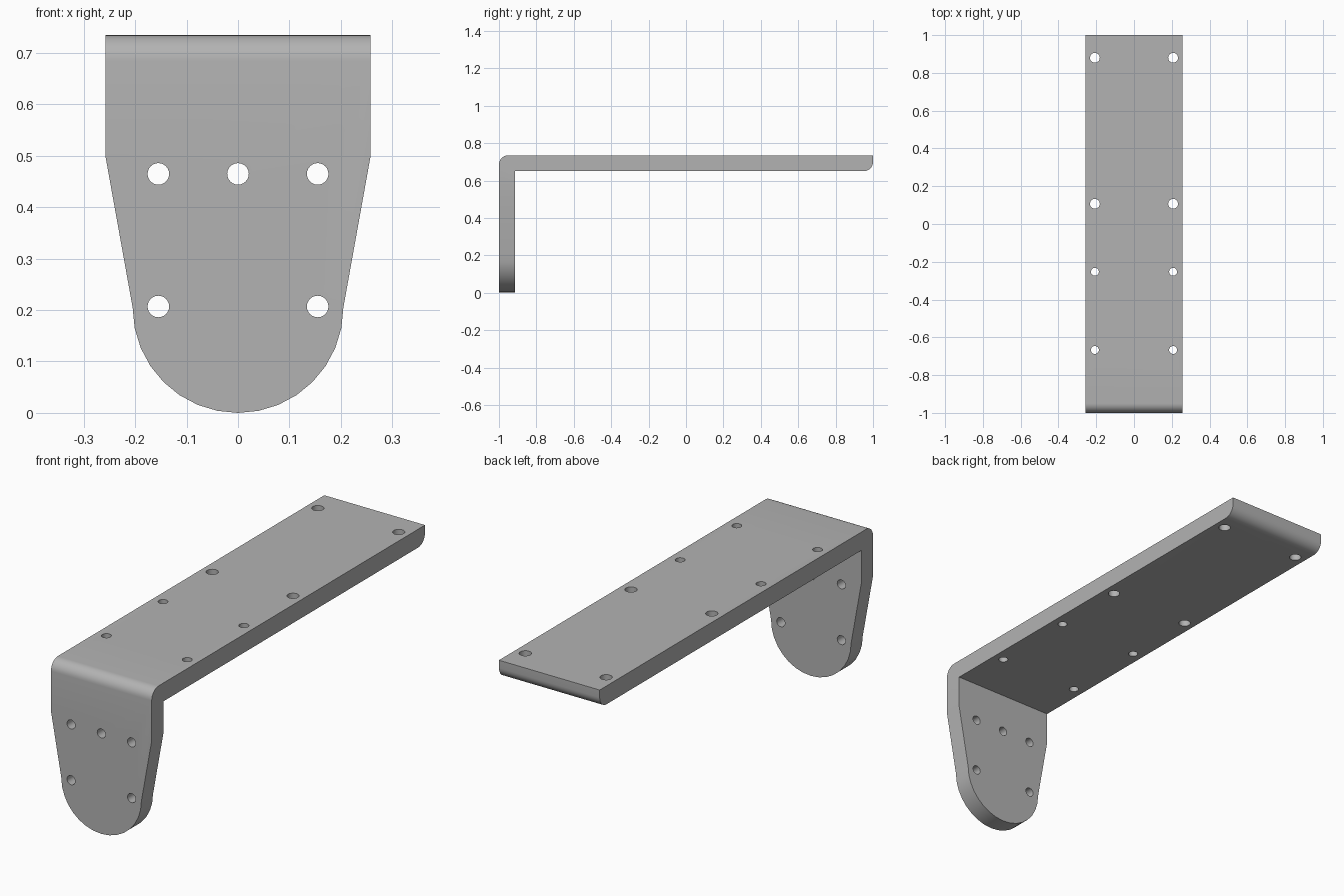
import bpy, bmesh
from math import pi, cos, sin, radians
from mathutils import Vector

cube = bpy.data.objects.get("Cube")
if cube:
    bpy.data.objects.remove(cube, do_unlink=True)

HALF_W, TOP, THICK, ROUND = 0.258, 0.735, 0.085, 0.05
TIP_R = 0.205

metal = bpy.data.materials.new("grey_metal")
metal.use_nodes = True
grey = (0.45, 0.45, 0.45, 1)
metal.diffuse_color = grey
metal.node_tree.nodes["Principled BSDF"].inputs["Base Color"].default_value = grey


def arc(cx, cy, r, start, end, steps):
    angles = [radians(start + (end - start) * i / steps) for i in range(steps + 1)]
    return [(cx + r * cos(a), cy + r * sin(a)) for a in angles]


def prism(name, points, direction):
    """Extrude a closed outline of 3D points along a direction."""
    bm = bmesh.new()
    face = bm.faces.new([bm.verts.new(p) for p in points])
    new = bmesh.ops.extrude_face_region(bm, geom=[face])["geom"]
    bmesh.ops.translate(bm, vec=Vector(direction),
                        verts=[v for v in new if isinstance(v, bmesh.types.BMVert)])
    bmesh.ops.recalc_face_normals(bm, faces=bm.faces)
    mesh = bpy.data.meshes.new(name)
    bm.to_mesh(mesh)
    bm.free()
    mesh.materials.append(metal)
    obj = bpy.data.objects.new(name, mesh)
    bpy.context.collection.objects.link(obj)
    return obj


def cut(target, cutter, operation):
    mod = target.modifiers.new(cutter.name, "BOOLEAN")
    mod.operation, mod.object, mod.solver = operation, cutter, "EXACT"
    bpy.context.view_layer.objects.active = target
    bpy.ops.object.modifier_apply(modifier=mod.name)
    bpy.data.objects.remove(cutter, do_unlink=True)


# L-shaped side profile with a rounded bend and a rounded lower far edge
profile = [(-1, 0), (-1 + THICK, 0), (-1 + THICK, TOP - THICK)]
profile += arc(1 - ROUND, TOP - THICK + ROUND, ROUND, -90, 0, 8)
profile += [(1, TOP)]
profile += arc(-1 + ROUND, TOP - ROUND, ROUND, 90, 180, 8)
bracket = prism("angle_bracket", [(-HALF_W, y, z) for y, z in profile], (2 * HALF_W, 0, 0))

# Tapered front flange with a round tip
outline = arc(0, TIP_R, TIP_R, 180, 360, 16)
outline += [(HALF_W, 0.5), (HALF_W + 0.05, 0.5), (HALF_W + 0.05, 1),
            (-HALF_W - 0.05, 1), (-HALF_W - 0.05, 0.5), (-HALF_W, 0.5)]
cut(bracket, prism("flange_outline", [(x, -1.5, z) for x, z in outline], (0, 3, 0)), "INTERSECT")

# Screw holes through the flange
for x, z in [(-0.155, 0.465), (0, 0.465), (0.155, 0.465), (-0.155, 0.207), (0.155, 0.207)]:
    ring = arc(x, z, 0.021, 0, 345, 23)
    cut(bracket, prism("flange_hole", [(a, -1.1, b) for a, b in ring], (0, 0.3, 0)), "DIFFERENCE")

# Screw holes through the shelf plate, larger toward the far end
for y, r in [(0.88, 0.026), (0.107, 0.026), (-0.253, 0.021), (-0.667, 0.021)]:
    for x in (-0.207, 0.207):
        ring = arc(x, y, r, 0, 345, 23)
        cut(bracket, prism("plate_hole", [(a, b, 0.6) for a, b in ring], (0, 0, 0.3)), "DIFFERENCE")

bpy.ops.object.select_all(action="DESELECT")
bracket.select_set(True)
bpy.context.view_layer.objects.active = bracket
bpy.ops.object.shade_smooth_by_angle(angle=radians(30))
